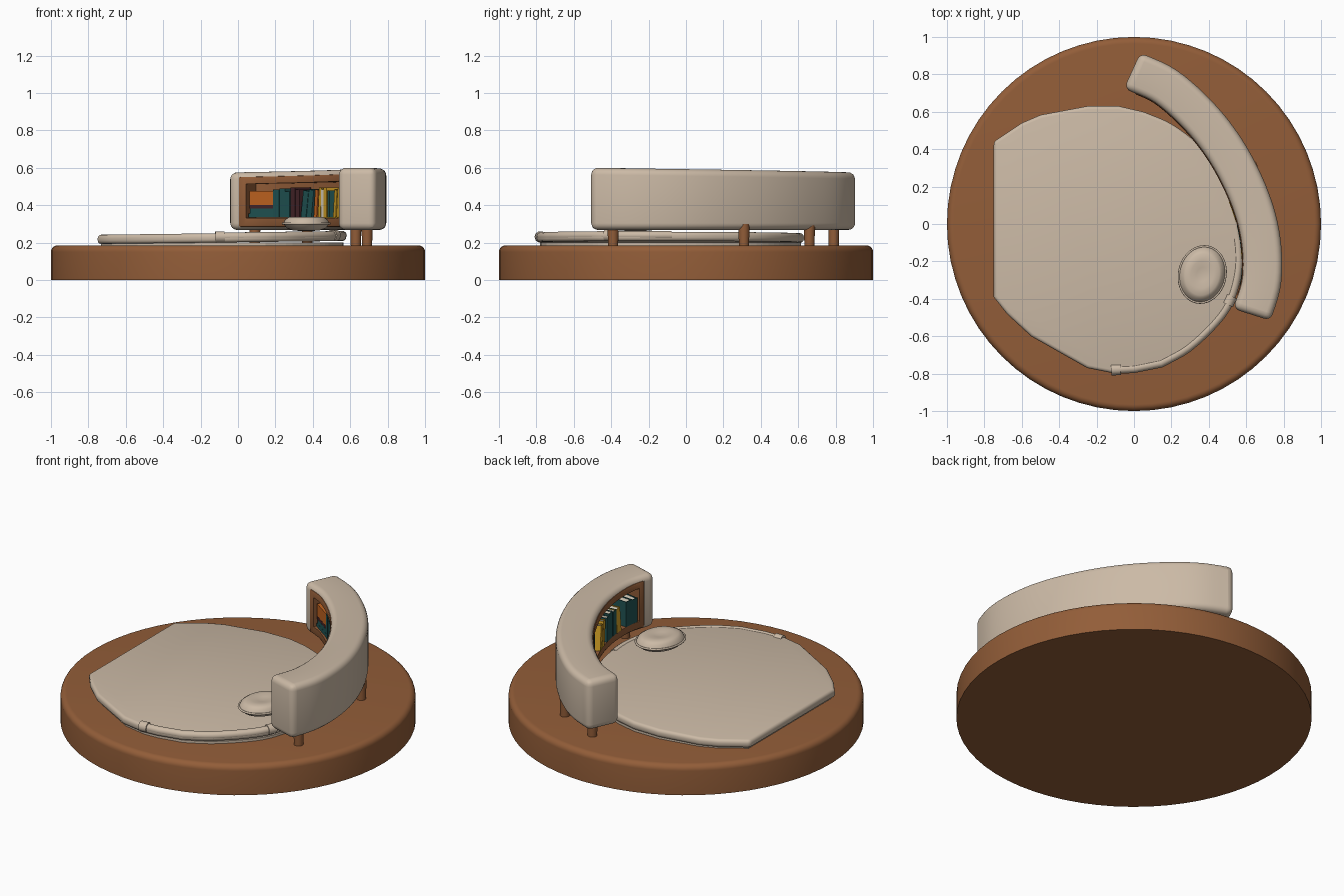
import bpy, bmesh, math
from mathutils import Vector, Matrix

cube = bpy.data.objects.get("Cube")
if cube:
    bpy.data.objects.remove(cube, do_unlink=True)


def material(name, rgb):
    m = bpy.data.materials.new(name)
    m.use_nodes = True
    m.diffuse_color = (*rgb, 1)
    m.node_tree.nodes["Principled BSDF"].inputs["Base Color"].default_value = (*rgb, 1)
    return m


FABRIC = material("beige fabric", (0.60, 0.49, 0.38))
WOOD = material("brown wood", (0.29, 0.11, 0.04))
ORANGE = material("orange cover", (0.55, 0.13, 0.015))
TEAL = material("teal cover", (0.015, 0.09, 0.09))
YELLOW = material("yellow cover", (0.66, 0.36, 0.02))
MAROON = material("maroon cover", (0.06, 0.018, 0.022))
PAPER = material("cream paper", (0.74, 0.67, 0.54))


def make(name, bm, *mats):
    bmesh.ops.recalc_face_normals(bm, faces=bm.faces)
    mesh = bpy.data.meshes.new(name)
    bm.to_mesh(mesh)
    bm.free()
    ob = bpy.data.objects.new(name, mesh)
    bpy.context.collection.objects.link(ob)
    for m in mats:
        mesh.materials.append(m)
    return ob


def activate(ob):
    bpy.ops.object.select_all(action='DESELECT')
    ob.select_set(True)
    bpy.context.view_layer.objects.active = ob


def smooth(ob, angle=40):
    activate(ob)
    bpy.ops.object.shade_smooth_by_angle(angle=math.radians(angle))


def bevel(ob, width, segments=4, angle=40):
    mod = ob.modifiers.new("Bevel", 'BEVEL')
    mod.width, mod.segments = width, segments
    mod.limit_method, mod.angle_limit = 'ANGLE', math.radians(angle)
    activate(ob)
    bpy.ops.object.modifier_apply(modifier=mod.name)


def cut(ob, cutter):
    mod = ob.modifiers.new("Cut", 'BOOLEAN')
    mod.operation, mod.object, mod.solver = 'DIFFERENCE', cutter, 'EXACT'
    activate(ob)
    bpy.ops.object.modifier_apply(modifier=mod.name)
    bpy.data.objects.remove(cutter, do_unlink=True)


def spline(points, steps=12, closed=False):
    """Smooth curve through the points."""
    p = [Vector(q) for q in points]
    n = len(p)
    if not closed:
        p = [2 * p[0] - p[1]] + p + [2 * p[-1] - p[-2]]
    out = []
    for i in range(n if closed else n - 1):
        a, b, c, d = ((p[(i + k - 1) % n] for k in range(4)) if closed else p[i:i + 4])
        for s in range(steps):
            t = s / steps
            out.append(0.5 * (2 * b + (c - a) * t + (2 * a - 5 * b + 4 * c - d) * t * t
                              + (3 * b - a - 3 * c + d) * t ** 3))
    return out if closed else out + [p[-2]]


# Centre line of the curved bookcase, from its back end to its front end
PATH = spline([(-0.01, 0.82), (0.17, 0.735), (0.345, 0.58), (0.48, 0.41), (0.585, 0.22),
               (0.655, 0.03), (0.685, -0.15), (0.68, -0.32), (0.63, -0.485)])


def frame(t):
    """Point, tangent and outward normal at a fraction of the length."""
    lens = [(b - a).length for a, b in zip(PATH, PATH[1:])]
    left = t * sum(lens)
    for i, l in enumerate(lens):
        if left <= l or i == len(lens) - 1:
            break
        left -= l
    tan = (PATH[i + 1] - PATH[i]).normalized()
    return PATH[i] + tan * left, tan, Vector((-tan.y, tan.x))


def sweep(name, in_off, out_off, z0, z1, t0, t1, mat, n=40):
    """Rectangular section swept along the bookcase line."""
    bm = bmesh.new()
    rings = []
    for i in range(n + 1):
        t = t0 + (t1 - t0) * i / n
        p, _, nor = frame(t)
        rise = 0.025 * t
        rings.append([bm.verts.new((*(p + nor * o), z + (rise if z > 0.4 else 0)))
                      for o, z in ((in_off, z0), (out_off, z0), (out_off, z1), (in_off, z1))])
    for a, b in zip(rings, rings[1:]):
        for k in range(4):
            bm.faces.new((a[k], a[(k + 1) % 4], b[(k + 1) % 4], b[k]))
    bm.faces.new(rings[0])
    bm.faces.new(rings[-1])
    return make(name, bm, mat)


def lathe(name, profile, mat, n=64):
    bm = bmesh.new()
    vs = [bm.verts.new((r, 0, z)) for r, z in profile]
    es = [bm.edges.new(e) for e in zip(vs, vs[1:])]
    bmesh.ops.spin(bm, geom=vs + es, cent=(0, 0, 0), axis=(0, 0, 1), angle=math.tau, steps=n)
    bmesh.ops.remove_doubles(bm, verts=bm.verts, dist=1e-4)
    return make(name, bm, mat)


def tube(name, points, radius, mat, closed=False):
    cu = bpy.data.curves.new(name, 'CURVE')
    cu.dimensions, cu.bevel_depth, cu.bevel_resolution, cu.use_fill_caps = '3D', radius, 3, True
    sp = cu.splines.new('POLY')
    sp.points.add(len(points) - 1)
    sp.use_cyclic_u = closed
    for q, v in zip(sp.points, points):
        q.co = (*v, 1)
    cu.materials.append(mat)
    ob = bpy.data.objects.new(name, cu)
    bpy.context.collection.objects.link(ob)
    activate(ob)
    bpy.ops.object.convert(target='MESH')
    smooth(ob, 50)
    return ob


# Round platform with a softened top edge
rim = [(0.965 + 0.035 * math.cos(a), 0.15 + 0.035 * math.sin(a))
       for a in (math.pi / 2 * i / 6 for i in range(7))]
smooth(lathe("platform", [(0, 0), (1, 0)] + rim + [(0, 0.185)], WOOD))

# Floor cushion with one straight side, rising slightly to the right
OUTLINE = [(-0.75, 0.44), (-0.6, 0.54), (-0.5, 0.583), (-0.25, 0.63), (-0.08, 0.63)] + \
    [tuple(v) for v in spline([(0.05, 0.6), (0.2, 0.535), (0.35, 0.42), (0.45, 0.28),
                               (0.53, 0.1), (0.57, -0.08), (0.575, -0.25), (0.53, -0.42),
                               (0.45, -0.54), (0.3, -0.68), (0.15, -0.765)], 4)] + \
    [(0, -0.795), (-0.1, -0.8), (-0.25, -0.77), (-0.55, -0.6), (-0.68, -0.48), (-0.75, -0.39)]


def slab(name, z0, z1, scale, tilt):
    bm = bmesh.new()
    face = bm.faces.new([bm.verts.new((x * scale, y * scale, z0)) for x, y in OUTLINE])
    top = bmesh.ops.extrude_face_region(bm, geom=[face])["geom"]
    bmesh.ops.translate(bm, vec=(0, 0, z1 - z0), verts=[g for g in top if isinstance(g, bmesh.types.BMVert)])
    for v in bm.verts:
        v.co.z += tilt * (v.co.x + 0.75)
    return make(name, bm, FABRIC)


cushion = slab("floor_cushion", 0.193, 0.242, 1, 0.012)
bevel(cushion, 0.018, 3, 50)
smooth(cushion, 50)
slab("cushion_underside", 0.18, 0.2, 0.975, 0)

# Rolled front edge with two collars
edge = [(x, y) for x, y in OUTLINE if x > -0.11 and y < -0.05]
roll = [Vector((x * 0.965, y * 0.972, 0.223 + 0.012 * (x + 0.75))) for x, y in edge]
tube("cushion_roll", roll, 0.024, FABRIC)
for at, along, name in ((-1, -2, "left_collar"), (8, 9, "right_collar")):
    d = (roll[along] - roll[at]).normalized() * 0.025
    tube(name, [roll[at] - d, roll[at] + d], 0.031, FABRIC)

# Padded bookcase shell and the wooden case set into its inner side
shell = sweep("bookcase_shell", -0.105, 0.105, 0.268, 0.575, 0, 1, FABRIC)
bevel(shell, 0.038, 5)
cut(shell, sweep("shell_cutter", -0.3, 0.052, 0.298, 0.545, 0.045, 0.955, FABRIC))
smooth(shell, 35)
case = sweep("bookcase_lining", -0.109, 0.05, 0.283, 0.552, 0.035, 0.955, WOOD)
bevel(case, 0.012, 2)
cut(case, sweep("case_cutter", -0.3, 0.03, 0.332, 0.512, 0.065, 0.93, WOOD))
smooth(case, 35)

# Short round legs
for i, (x, y) in enumerate([(0.09, 0.79), (0.37, 0.66), (0.63, 0.31), (0.69, -0.39)]):
    leg = lathe(f"leg_{i + 1}", [(0, 0.18), (0.027, 0.18), (0.03, 0.3), (0, 0.3)], WOOD, 16)
    leg.location = (x, y, 0)
    smooth(leg)


def book(name, t, z, thick, height, depth, mat, lean=0, flat=False, off=-0.1):
    """Spine, two boards and a page block; the spine faces the cushion."""
    bm = bmesh.new()
    b = 0.004
    parts = [((0, b / 2, height / 2), (thick, b, height), 0)]
    parts += [((s * (thick - b) / 2, depth / 2, height / 2), (b, depth, height), 0) for s in (-1, 1)]
    parts.append(((0, depth / 2, height / 2), (thick - b, depth - 2 * b, height - 0.012), 1))
    for c, size, index in parts:
        vs = bmesh.ops.create_cube(bm, size=1, matrix=Matrix.Translation(c) @ Matrix.Diagonal((*size, 1)))["verts"]
        for f in {f for v in vs for f in v.link_faces}:
            f.material_index = index
    ob = make(name, bm, mat, PAPER)
    p, tan, nor = frame(t)
    turn = Matrix.Rotation(math.radians(90 if flat else lean), 4, 'Y')
    if flat:
        turn = Matrix.Translation((-height / 2, 0, thick / 2)) @ turn
    axes = Matrix(((tan.x, nor.x, 0), (tan.y, nor.y, 0), (0, 0, 1))).to_4x4()
    ob.matrix_world = Matrix.Translation((*(p + nor * off), z)) @ axes @ turn


# Stacked books at the back end
for i, (z, thick, length, mat) in enumerate([(0.333, 0.022, 0.17, TEAL), (0.356, 0.026, 0.15, TEAL),
                                             (0.383, 0.018, 0.16, MAROON), (0.402, 0.075, 0.16, ORANGE)]):
    book(f"stacked_book_{i + 1}", 0.135, z, thick, length, 0.11, mat, flat=True)

# Upright books: position, thickness, height, cover, lean
ROW = [(0.205, 0.045, 0.15, TEAL, 0), (0.235, 0.04, 0.155, TEAL, 0), (0.262, 0.035, 0.14, TEAL, 0),
       (0.29, 0.036, 0.16, MAROON, 0), (0.316, 0.036, 0.15, MAROON, 0),
       (0.35, 0.045, 0.145, TEAL, 9), (0.384, 0.045, 0.15, TEAL, 9), (0.425, 0.03, 0.15, ORANGE, 6),
       (0.452, 0.026, 0.16, YELLOW, 5), (0.475, 0.024, 0.15, PAPER, 0), (0.497, 0.03, 0.16, YELLOW, 0),
       (0.525, 0.03, 0.145, TEAL, 0), (0.6, 0.04, 0.15, YELLOW, 8), (0.635, 0.04, 0.155, YELLOW, 8),
       (0.69, 0.04, 0.15, TEAL, 0), (0.72, 0.045, 0.16, TEAL, 0), (0.755, 0.04, 0.15, TEAL, 0),
       (0.79, 0.045, 0.15, YELLOW, -6), (0.86, 0.05, 0.155, TEAL, 0), (0.895, 0.05, 0.15, TEAL, 0)]
for i, (t, thick, height, mat, lean) in enumerate(ROW):
    book(f"upright_book_{i + 1}", t, 0.334, thick, height, 0.115, mat, lean,
         off=-0.112 if t > 0.59 else -0.098)

# Oval pillow with a dimpled top and a piped seam
pillow = lathe("pillow", [(0, -0.04), (0.55, -0.038), (0.85, -0.025), (1, 0), (0.93, 0.02),
                          (0.75, 0.034), (0.5, 0.036), (0.25, 0.03), (0, 0.026)], FABRIC, 40)
place = Matrix.Translation((0.365, -0.27, 0.302)) @ Matrix.Rotation(math.radians(-12), 4, 'Z')
pillow.matrix_world = place @ Matrix.Diagonal((0.122, 0.15, 1, 1))
smooth(pillow, 60)
ring = [place @ Vector((0.124 * math.cos(a), 0.152 * math.sin(a), 0))
        for a in (math.tau * i / 40 for i in range(40))]
tube("pillow_piping", ring, 0.006, FABRIC, True)
